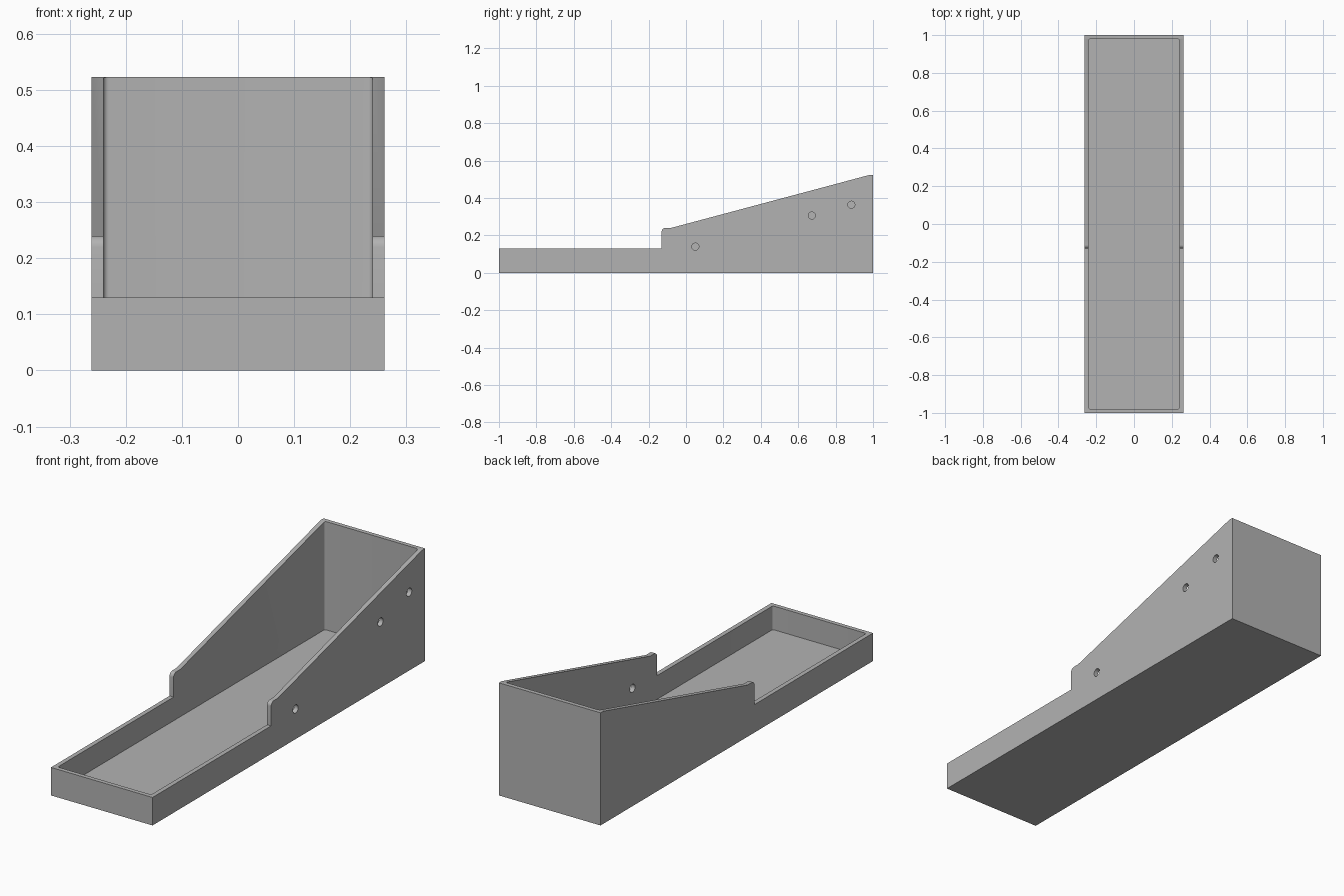
import bpy, bmesh
from math import pi, cos, sin, radians
from mathutils import Matrix

cube = bpy.data.objects.get("Cube")
if cube:
    bpy.data.objects.remove(cube, do_unlink=True)

HALF_W, HALF_L = 0.261, 1.0
WALL, FLOOR = 0.021, 0.02
RIM, STEP_Y, STEP_Z, BACK_Z = 0.13, -0.13, 0.24, 0.523

# Material
grey = bpy.data.materials.new("plain_grey")
grey.use_nodes = True
colour = (0.45, 0.45, 0.45, 1)
grey.diffuse_color = colour
grey.node_tree.nodes["Principled BSDF"].inputs["Base Color"].default_value = colour


def arc(cx, cy, r, start, end, steps=6):
    angles = [radians(start + (end - start) * i / steps) for i in range(steps + 1)]
    return [(cx + r * cos(a), cy + r * sin(a)) for a in angles]


def prism(name, points, depth, matrix):
    """Extrude a closed outline along its local z, then place it."""
    bm = bmesh.new()
    face = bm.faces.new([bm.verts.new((u, v, 0)) for u, v in points])
    ext = bmesh.ops.extrude_face_region(bm, geom=[face])
    moved = [g for g in ext["geom"] if isinstance(g, bmesh.types.BMVert)]
    bmesh.ops.translate(bm, verts=moved, vec=(0, 0, depth))
    bmesh.ops.transform(bm, matrix=matrix, verts=bm.verts)
    bmesh.ops.recalc_face_normals(bm, faces=bm.faces)
    mesh = bpy.data.meshes.new(name)
    bm.to_mesh(mesh)
    bm.free()
    mesh.materials.append(grey)
    obj = bpy.data.objects.new(name, mesh)
    bpy.context.collection.objects.link(obj)
    return obj


def cut(target, cutter):
    mod = target.modifiers.new("cut", "BOOLEAN")
    mod.operation, mod.solver, mod.object = "DIFFERENCE", "EXACT", cutter
    bpy.context.view_layer.objects.active = target
    bpy.ops.object.modifier_apply(modifier=mod.name)
    bpy.data.objects.remove(cutter, do_unlink=True)


# Local (u, v, depth) becomes world (y, z, x)
side_on = Matrix(((0, 0, 1, 0), (1, 0, 0, 0), (0, 1, 0, 0), (0, 0, 0, 1)))

# Tray body from its side profile, with a rounded step and a sloping rim
r = 0.02
profile = [(-HALF_L, 0), (-HALF_L, RIM), (STEP_Y, RIM)]
profile += arc(STEP_Y + r, STEP_Z - r, r, 180, 90)
profile += [(-0.08, STEP_Z), (0.98, BACK_Z), (HALF_L, BACK_Z), (HALF_L, 0)]
tray = prism("tray", profile, 2 * HALF_W, Matrix.Translation((-HALF_W, 0, 0)) @ side_on)

# Hollow interior with small rounded corners
c = 0.01
ix, iy = HALF_W - WALL - c, HALF_L - 0.02 - c
outline = (arc(ix, iy, c, 0, 90) + arc(-ix, iy, c, 90, 180)
           + arc(-ix, -iy, c, 180, 270) + arc(ix, -iy, c, 270, 360))
cut(tray, prism("cavity_cutter", outline, 1, Matrix.Translation((0, 0, FLOOR))))

# Three round holes through the left wall only
for y, z in ((0.05, 0.14), (0.673, 0.306), (0.884, 0.364)):
    ring = arc(y, z, 0.019, 0, 360, 24)[:-1]
    cut(tray, prism("hole_cutter", ring, 0.2, Matrix.Translation((0.2, 0, 0)) @ side_on))

# Smooth the curved corners, keep the edges sharp
bpy.ops.object.select_all(action="DESELECT")
tray.select_set(True)
bpy.context.view_layer.objects.active = tray
bpy.ops.object.shade_smooth_by_angle(angle=radians(30))
